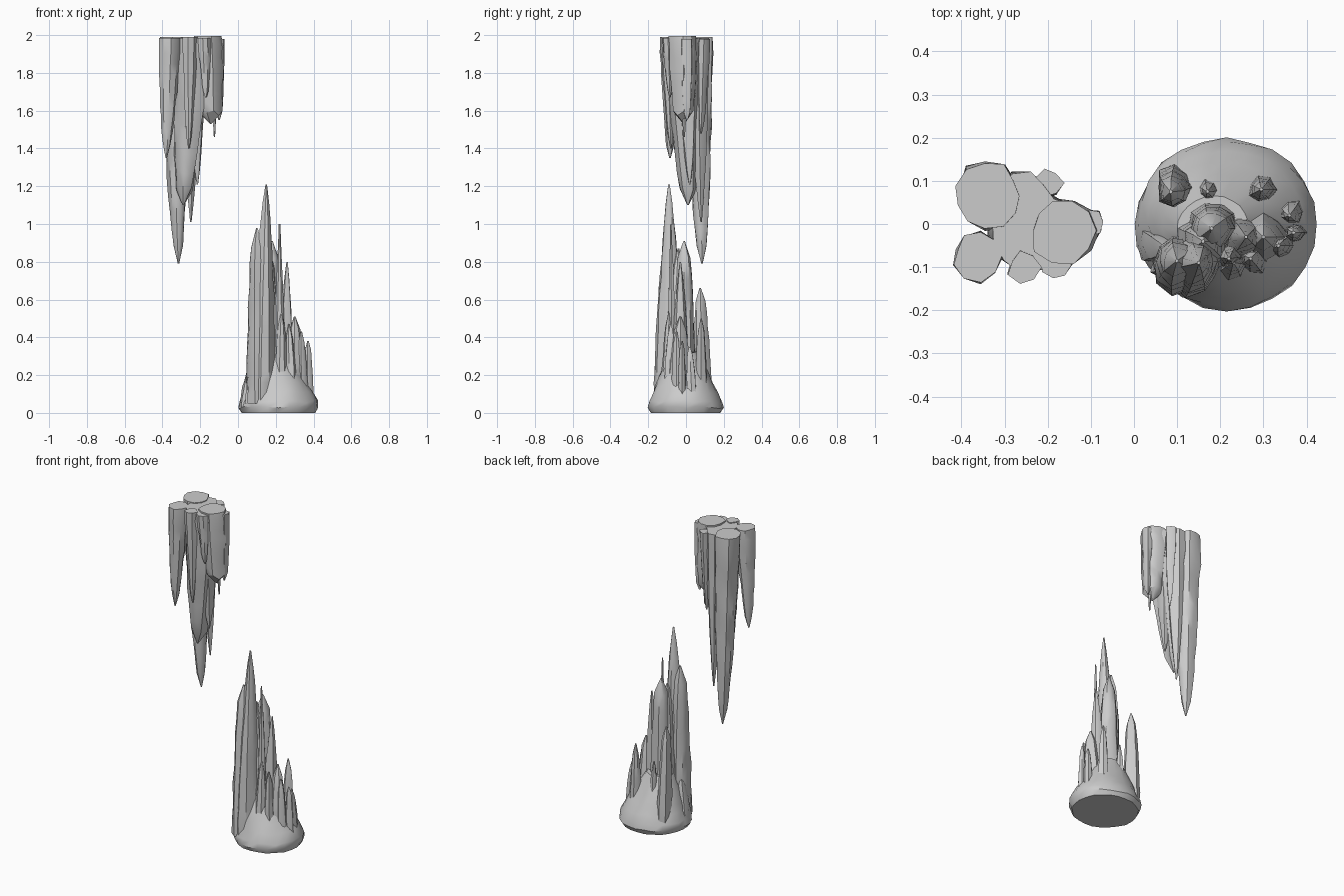
import bpy, bmesh, math, random
from mathutils import Vector

cube = bpy.data.objects.get("Cube")
if cube:
    bpy.data.objects.remove(cube, do_unlink=True)

stone = bpy.data.materials.new("grey stone")
stone.use_nodes = True
stone.diffuse_color = (0.6, 0.6, 0.6, 1)
stone.node_tree.nodes["Principled BSDF"].inputs["Base Color"].default_value = (0.6, 0.6, 0.6, 1)

rng = random.Random(7)
parts = []


def loft(name, rings):
    """Skin a list of closed rings of points and cap both ends."""
    bm = bmesh.new()
    loops = [[bm.verts.new(p) for p in ring] for ring in rings]
    count = len(loops[0])
    for low, high in zip(loops, loops[1:]):
        for i in range(count):
            j = (i + 1) % count
            bm.faces.new((low[i], low[j], high[j], high[i]))
    bm.faces.new(loops[0])
    bm.faces.new(loops[-1])
    bmesh.ops.recalc_face_normals(bm, faces=bm.faces)
    mesh = bpy.data.meshes.new(name)
    bm.to_mesh(mesh)
    bm.free()
    mesh.materials.append(stone)
    obj = bpy.data.objects.new(name, mesh)
    bpy.context.collection.objects.link(obj)
    parts.append(obj)


def spike(name, root, tip, radius, power, sides=9, steps=9, wide=1.0):
    """Fluted, rough column that narrows from root to tip; low power is blunt."""
    root, tip = Vector(root), Vector(tip)
    flutes = [rng.uniform(0.83, 1.14) for _ in range(sides)]
    rings = []
    for s in range(steps + 1):
        t = s / steps
        centre = root.lerp(tip, t)
        size = max(radius * (1 - t) ** power, 0.004)
        if s == 0:
            size *= 0.95
        ring = []
        for i in range(sides):
            a = math.tau * i / sides
            r = size * flutes[i] * rng.uniform(0.93, 1.07)
            rise = rng.uniform(-0.25, 0.25) * size if 0 < s < steps else 0
            ring.append(centre + Vector((r * wide * math.cos(a), r * math.sin(a), rise)))
        rings.append(ring)
    loft(name, rings)


# Flared foot of the rising formation
foot = []
for z, grow, shift in [(0, 0.93, 0), (0.03, 1, 0), (0.06, 0.98, 0), (0.11, 0.87, 0),
                       (0.16, 0.76, -0.01), (0.22, 0.62, -0.02), (0.32, 0.4, -0.03)]:
    ring = []
    for i in range(24):
        a = math.tau * i / 24
        r = grow * rng.uniform(0.97, 1.02)
        lift = rng.uniform(-0.008, 0.008) if z else 0
        ring.append((0.215 + shift + 0.212 * r * math.cos(a),
                     shift / 2 + 0.2 * r * math.sin(a), z + lift))
    foot.append(ring)
loft("rising_foot", foot)

# Tall rising columns
spike("rising_peak", (0.13, -0.085, 0.05), (0.15, -0.09, 1.21), 0.09, 0.65, 11, 12)
spike("rising_shoulder", (0.115, -0.09, 0.05), (0.1, -0.085, 0.98), 0.075, 0.35, 10)
spike("rising_bridge", (0.15, -0.05, 0.05), (0.16, -0.04, 0.87), 0.075, 0.4, 10)
spike("rising_blunt_column", (0.185, -0.01, 0.05), (0.18, -0.01, 0.91), 0.066, 0.25, 10)
spike("rising_needle", (0.22, -0.075, 0.1), (0.22, -0.08, 1.0), 0.035, 0.75, 6)
spike("rising_middle_spire", (0.25, -0.03, 0.05), (0.26, -0.03, 0.8), 0.06, 0.65)
spike("rising_back_column", (0.095, 0.09, 0.05), (0.085, 0.075, 0.66), 0.046, 0.3, 8)

# Low rising columns around the foot
spike("rising_low_back", (0.295, 0.08, 0.08), (0.295, 0.08, 0.5), 0.038, 0.4, 7, 6)
spike("rising_low_inner", (0.17, 0.08, 0.1), (0.17, 0.075, 0.42), 0.032, 0.5, 7, 6)
spike("rising_low_front", (0.225, -0.1, 0.08), (0.23, -0.09, 0.53), 0.036, 0.4, 7, 6)
spike("rising_low_front_side", (0.28, -0.09, 0.08), (0.27, -0.08, 0.47), 0.035, 0.35, 7, 6)
spike("rising_low_centre", (0.3, -0.03, 0.08), (0.3, -0.03, 0.51), 0.06, 0.4, 8, 6)
spike("rising_low_left", (0.345, -0.05, 0.1), (0.335, -0.05, 0.43), 0.028, 0.35, 7, 6)
spike("rising_low_outer", (0.375, -0.02, 0.1), (0.37, -0.02, 0.38), 0.024, 0.3, 7, 6)
spike("rising_low_outer_back", (0.365, 0.03, 0.1), (0.36, 0.02, 0.35), 0.03, 0.35, 7, 6)
spike("rising_low_edge", (0.05, -0.05, 0.03), (0.08, -0.06, 0.33), 0.05, 0.6, 8, 6)

# Large hanging columns
spike("hanging_main", (-0.335, 0.065, 1.99), (-0.315, 0.085, 0.79), 0.087, 0.45, 11, 13)
spike("hanging_centre", (-0.245, -0.02, 1.985), (-0.29, 0.01, 1.1), 0.105, 0.35, 11, 10)
spike("hanging_side_block", (-0.165, -0.015, 1.995), (-0.145, -0.01, 1.53), 0.083, 0.16, 10, 8)
spike("hanging_front_lobe", (-0.365, -0.075, 1.985), (-0.38, -0.085, 1.35), 0.06, 0.5, 9)
spike("hanging_back_web", (-0.25, 0.06, 1.985), (-0.25, 0.08, 1.01), 0.065, 0.65, 9)

# Small hanging spikes
spike("hanging_back_bump", (-0.2, 0.095, 1.98), (-0.2, 0.08, 1.48), 0.036, 0.45, 7)
spike("hanging_front_bump", (-0.255, -0.1, 1.99), (-0.26, -0.08, 1.4), 0.04, 0.5, 7)
spike("hanging_front_spike", (-0.18, -0.095, 1.985), (-0.17, -0.085, 1.67), 0.035, 0.45, 7)
spike("hanging_corner", (-0.1, 0.005, 1.98), (-0.1, 0.005, 1.55), 0.032, 0.2, 7)
spike("hanging_needle", (-0.125, -0.01, 1.75), (-0.125, -0.01, 1.46), 0.02, 0.6, 5, 5)
spike("hanging_long_spike", (-0.225, 0, 1.8), (-0.215, 0.02, 1.21), 0.06, 0.6, 8)

# Smooth soft areas, keep ridges sharp
bpy.ops.object.select_all(action="DESELECT")
for obj in parts:
    obj.select_set(True)
bpy.context.view_layer.objects.active = parts[0]
bpy.ops.object.shade_smooth_by_angle(angle=math.radians(35))
